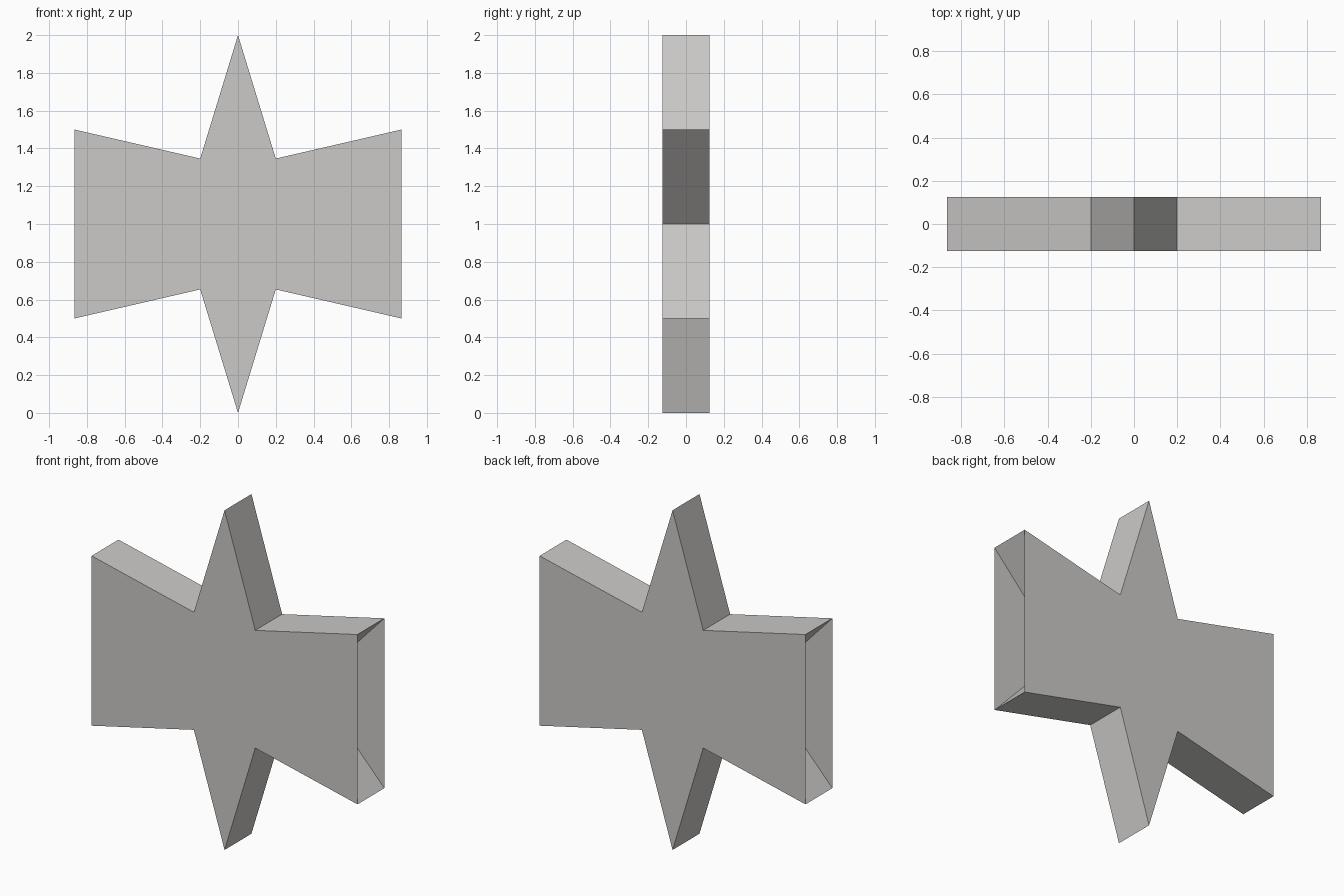
import bpy, bmesh, math

cube = bpy.data.objects.get("Cube")
if cube:
    bpy.data.objects.remove(cube, do_unlink=True)

POINTS, OUTER, INNER, HALF_DEPTH, CENTRE_Z = 6, 1.0, 0.4, 0.125, 1.0

# Warm grey material
grey = bpy.data.materials.new("warm grey")
colour = (0.60, 0.59, 0.575, 1.0)
grey.diffuse_color = colour
grey.use_nodes = True
grey.node_tree.nodes["Principled BSDF"].inputs["Base Color"].default_value = colour

bm = bmesh.new()


def star_ring(y):
    """Star outline in the xz plane, starting at the top point."""
    ring = []
    for i in range(POINTS * 2):
        a = math.pi / 2 + i * math.pi / POINTS
        r = INNER if i % 2 else OUTER
        ring.append(bm.verts.new((r * math.cos(a), y, CENTRE_Z + r * math.sin(a))))
    return ring


front = star_ring(-HALF_DEPTH)
back = star_ring(HALF_DEPTH)
count = len(front)

# Walls follow every point and notch of the star
for i in range(count):
    j = (i + 1) % count
    bm.faces.new((front[i], back[i], back[j], front[j]))

# Front and back plates span straight across the two side notches,
# leaving an open wedge-shaped pocket at each end
side_notches = (3, 9)
plate = [i for i in range(count) if i not in side_notches]
bm.faces.new([front[i] for i in plate])
bm.faces.new([back[i] for i in reversed(plate)])

mesh = bpy.data.meshes.new("star_body")
bm.to_mesh(mesh)
bm.free()
mesh.materials.append(grey)
star = bpy.data.objects.new("star_body", mesh)
bpy.context.collection.objects.link(star)
